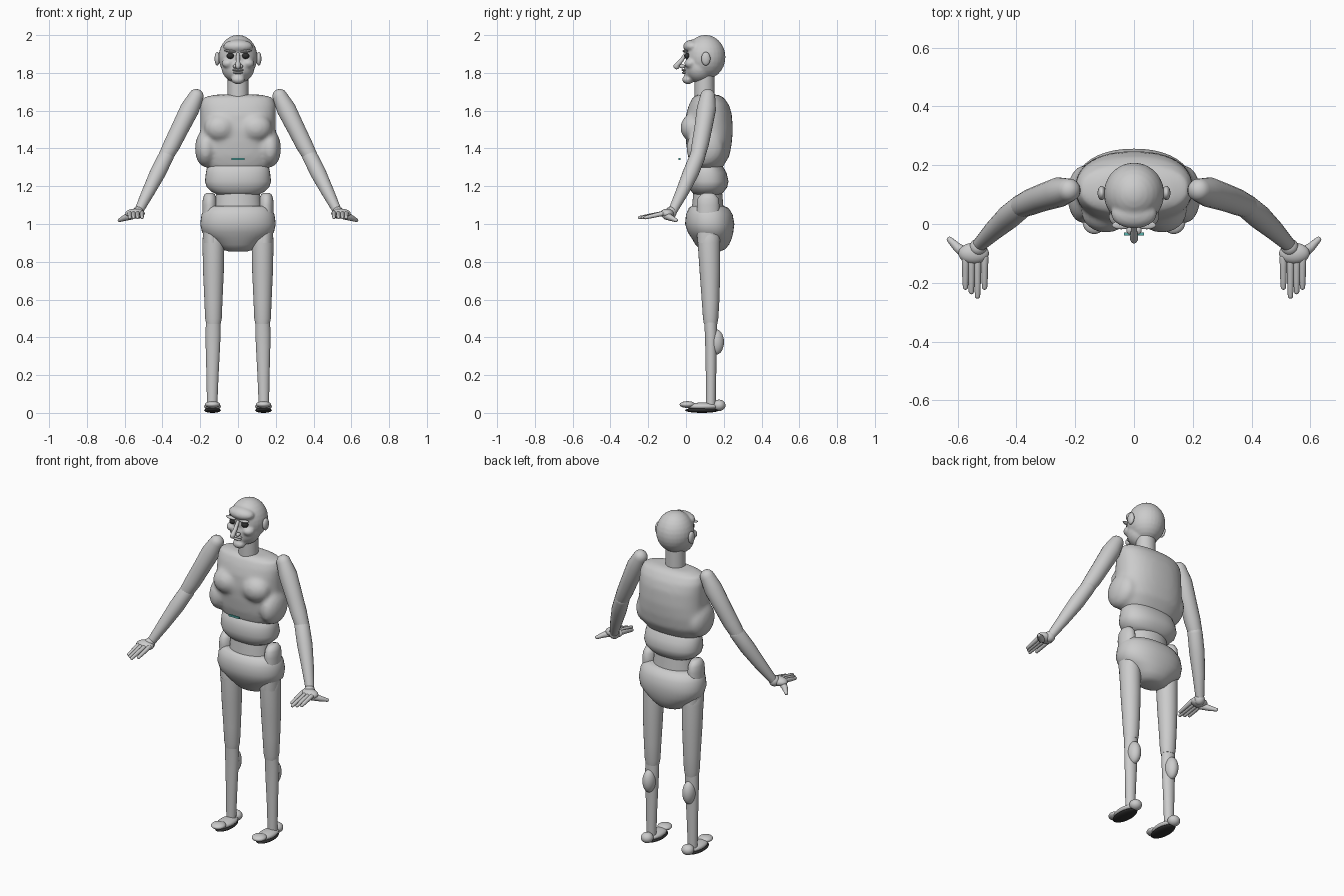
import bpy, bmesh, math
from mathutils import Vector, Matrix, Euler

if "Cube" in bpy.data.objects:
    bpy.data.objects.remove(bpy.data.objects["Cube"])

def colour(name, rgb):
    m = bpy.data.materials.new(name)
    m.diffuse_color = (*rgb, 1)
    m.use_nodes = True
    m.node_tree.nodes["Principled BSDF"].inputs["Base Color"].default_value = m.diffuse_color
    return m

DARK = colour("dark", (0.03, 0.03, 0.03))
TEAL = colour("teal", (0.1, 0.45, 0.42))

def ball(bm, c, r, rot=(0, 0, 0), seg=28):
    m = Matrix.Translation(c) @ Euler([math.radians(a) for a in rot]).to_matrix().to_4x4() @ Matrix.Diagonal((*r, 1))
    bmesh.ops.create_uvsphere(bm, u_segments=seg, v_segments=seg // 2, radius=1, matrix=m)

def skin(bm, rings):
    loops = [[bm.verts.new(p) for p in ring] for ring in rings]
    n = len(loops[0])
    for a, b in zip(loops, loops[1:]):
        for i in range(n):
            bm.faces.new((a[i], a[(i + 1) % n], b[(i + 1) % n], b[i]))
    bm.faces.new(loops[0][::-1])
    bm.faces.new(loops[-1])

def loft(bm, rows, n=40, e=2.0):
    """rows: z, centre x, half width, front y, back y"""
    def ring(z, cx, rx, yf, yb):
        pts = []
        for i in range(n):
            t = 2 * math.pi * i / n
            c, s = math.cos(t), math.sin(t)
            u = math.copysign(abs(c) ** (2 / e), c)
            v = math.copysign(abs(s) ** (2 / e), s)
            pts.append((cx + rx * u, (yf + yb) / 2 + (yb - yf) / 2 * v, z))
        return pts
    skin(bm, [ring(*r) for r in rows])

def tube(bm, pts, radii, n=20):
    """round tube through points with domed ends"""
    P = [Vector(p) for p in pts]
    d0, d1 = (P[1] - P[0]).normalized(), (P[-1] - P[-2]).normalized()
    dome = [(math.sin(a), math.cos(a)) for a in (0.15, 0.5, 0.85, 1.2)]
    seq = [(P[0] - d0 * radii[0] * c, radii[0] * s) for s, c in dome]
    seq += list(zip(P, radii))
    seq += [(P[-1] + d1 * radii[-1] * c, radii[-1] * s) for s, c in dome[::-1]]
    rings = []
    for i, (p, r) in enumerate(seq):
        d = (seq[min(i + 1, len(seq) - 1)][0] - seq[max(i - 1, 0)][0]).normalized()
        u = d.cross(Vector((0.3, 0.9, 0.3))).normalized()
        if abs(d.y) > 0.8:
            u = d.cross(Vector((0, 0, 1))).normalized()
        v = d.cross(u)
        rings.append([p + r * (math.cos(2 * math.pi * k / n) * u + math.sin(2 * math.pi * k / n) * v) for k in range(n)])
    skin(bm, rings)

def make(name, build, mirror=False, voxel=0, smooth=4, mat=None):
    bm = bmesh.new()
    build(bm)
    bmesh.ops.recalc_face_normals(bm, faces=bm.faces[:])
    me = bpy.data.meshes.new(name)
    bm.to_mesh(me)
    bm.free()
    ob = bpy.data.objects.new(name, me)
    bpy.context.collection.objects.link(ob)
    if mat:
        me.materials.append(mat)
    bpy.context.view_layer.objects.active = ob
    ob.select_set(True)
    bpy.ops.object.shade_smooth_by_angle(angle=math.radians(50))
    ob.select_set(False)
    if mirror:
        ob.modifiers.new("Mirror", 'MIRROR')
    if voxel:
        r = ob.modifiers.new("Blend", 'REMESH')
        r.mode, r.voxel_size, r.use_smooth_shade = 'VOXEL', voxel, True
        s = ob.modifiers.new("Soften", 'SMOOTH')
        s.factor, s.iterations = 0.5, smooth
    return ob

# Chest with pectorals and side muscles
def chest(bm):
    loft(bm, [(1.685, 0, .12, .06, .17), (1.67, 0, .185, .035, .20), (1.63, 0, .2, .015, .228),
              (1.58, 0, .2, .0, .243), (1.50, 0, .2, -.005, .248), (1.43, 0, .205, .0, .243),
              (1.36, 0, .2, .01, .23), (1.31, 0, .175, .025, .2), (1.28, 0, .14, .04, .18)], e=2.3)
    for s in (-1, 1):
        ball(bm, (s * .095, .04, 1.51), (.085, .07, .075))
        ball(bm, (s * .17, .1, 1.4), (.058, .1, .1))
make("chest", chest, voxel=.012, smooth=8)

# Abdomen, waist and pelvis
make("abdomen", lambda bm: loft(bm, [
    (1.33, 0, .14, .05, .18), (1.305, 0, .163, .025, .195), (1.27, 0, .17, .012, .215),
    (1.225, 0, .175, .008, .225), (1.195, 0, .165, .015, .218), (1.17, 0, .14, .03, .2),
    (1.155, 0, .11, .045, .185)], e=2.3))
make("waist", lambda bm: loft(bm, [(1.18, 0, .115, .04, .19), (1.07, 0, .125, .03, .2)]))
make("pelvis", lambda bm: loft(bm, [
    (1.095, 0, .15, .03, .2), (1.085, 0, .175, .015, .225), (1.05, 0, .193, .0, .247),
    (1.0, 0, .2, -.005, .256), (.955, 0, .19, .01, .25), (.925, 0, .155, .03, .243),
    (.89, 0, .11, .05, .228), (.865, 0, .085, .075, .205), (.855, 0, .05, .1, .18)], e=2.2))

# Neck and head
make("neck", lambda bm: loft(bm, [(1.62, 0, .056, .045, .152), (1.8, 0, .054, .046, .15)]))
def head(bm):
    ball(bm, (0, .103, 1.884), (.103, .106, .117))
    ball(bm, (0, .07, 1.83), (.088, .078, .083))
    ball(bm, (0, .035, 1.94), (.078, .05, .036))
    ball(bm, (0, .01, 1.765), (.036, .03, .025))
    ball(bm, (0, .03, 1.805), (.05, .04, .04))
    for s in (-1, 1):
        ball(bm, (s * .052, .025, 1.85), (.034, .034, .026))
make("head", head, voxel=.007, smooth=3)
def nose(bm):
    tube(bm, [(0, -.002, 1.9), (0, -.025, 1.865), (0, -.05, 1.838)], [.009, .011, .014])
    ball(bm, (0, -.05, 1.835), (.013, .016, .016))
    for s in (-1, 1):
        ball(bm, (s * .015, -.02, 1.835), (.011, .016, .011))
make("nose", nose)
def lips(bm):
    ball(bm, (0, -.008, 1.815), (.03, .016, .007))
    ball(bm, (0, -.006, 1.801), (.026, .016, .007))
make("lips", lips)
make("eyes", lambda bm: ball(bm, (.04, .008, 1.89), (.02, .018, .016)), True, mat=DARK)
make("brows", lambda bm: ball(bm, (.043, -.004, 1.915), (.032, .014, .007), (0, -6, 0)), True)
make("ears", lambda bm: ball(bm, (.11, .105, 1.875), (.014, .024, .036)), True)

# Arms
def arm(bm):
    tube(bm, [(.222, .115, 1.675), (.255, .108, 1.61), (.31, .09, 1.5), (.35, .075, 1.42), (.39, .058, 1.345)],
         [.04, .051, .047, .045, .038])
    tube(bm, [(.38, .062, 1.36), (.425, .025, 1.27), (.475, -.02, 1.17), (.525, -.07, 1.07)],
         [.041, .042, .034, .024])
make("arm", arm, True)

# Hands: palm, four fingers and thumb
def hand(bm):
    ball(bm, (.545, -.1, 1.055), (.052, .036, .026))
    ball(bm, (.53, -.08, 1.06), (.03, .03, .032))
    for x, y in ((.508, -.215), (.532, -.245), (.553, -.23), (.573, -.215)):
        b = Vector((x, -.115, 1.057))
        t = Vector((x, y, 1.034))
        tube(bm, [b, b.lerp(t, .33), b.lerp(t, .66), t], [.013, .012, .011, .009], 12)
    tube(bm, [(.565, -.105, 1.045), (.6, -.08, 1.032), (.627, -.053, 1.02)], [.022, .016, .01], 12)
make("hand", hand, True)

# Legs: rounded hip, thigh, shin and calf
make("hip", lambda bm: loft(bm, [
    (1.165, .15, .015, .1, .135), (1.158, .15, .027, .08, .155), (1.135, .15, .036, .062, .172),
    (1.1, .15, .039, .057, .177), (.9, .14, .045, .06, .178)]), True)
make("thigh", lambda bm: loft(bm, [
    (.99, .13, .04, .08, .16), (.96, .13, .055, .063, .178), (.9, .13, .058, .062, .181),
    (.75, .13, .055, .072, .181), (.6, .13, .048, .083, .177), (.5, .13, .044, .09, .171),
    (.47, .13, .038, .095, .166)]), True)
def shin(bm):
    loft(bm, [(.5, .131, .038, .095, .165), (.42, .132, .04, .1, .165), (.35, .133, .038, .102, .163),
              (.2, .135, .032, .105, .16), (.03, .137, .027, .106, .157)])
    ball(bm, (.132, .158, .375), (.035, .043, .068))
make("shin", shin, True)

# Feet
def foot(bm):
    ball(bm, (.135, .09, .034), (.044, .085, .021))
    ball(bm, (.135, .008, .044), (.04, .042, .018))
    ball(bm, (.135, .175, .04), (.035, .034, .03))
make("foot", foot, True)
make("sole", lambda bm: ball(bm, (.135, .085, .014), (.044, .09, .014)), True, mat=DARK)

# Small strip floating in front of the belly
def strip(bm):
    bmesh.ops.create_cube(bm, size=1, matrix=Matrix.Translation((0, -.034, 1.345)) @ Matrix.Diagonal((.068, .01, .01, 1)))
make("belly_strip", strip, mat=TEAL)
